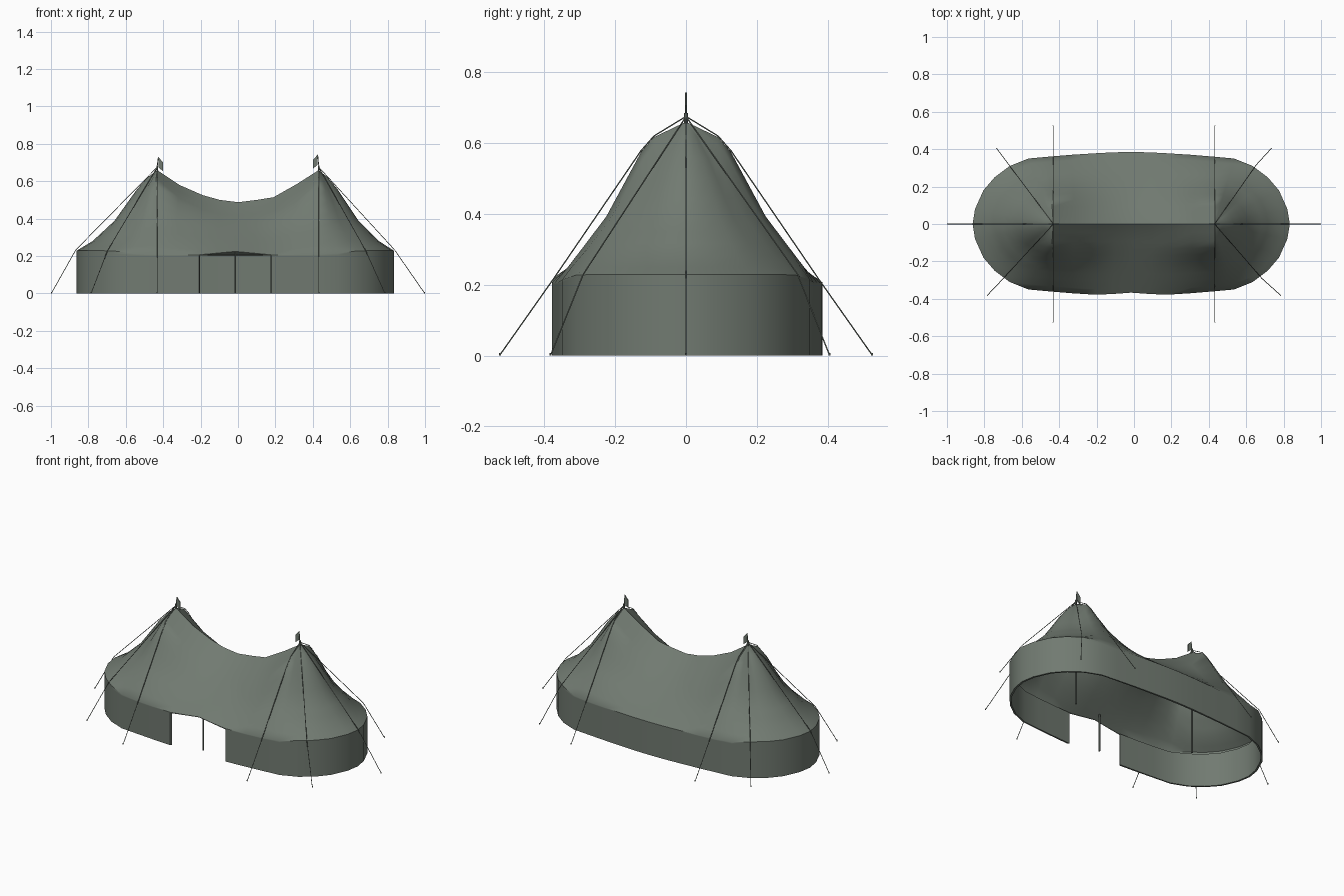
import bpy, bmesh
from mathutils import Vector

cube = bpy.data.objects.get("Cube")
if cube:
    bpy.data.objects.remove(cube)

# One weathered canvas colour covers the whole model
GREEN = (0.165, 0.195, 0.165, 1)
canvas = bpy.data.materials.new("canvas grey green")
canvas.use_nodes = True
canvas.diffuse_color = GREEN
bsdf = canvas.node_tree.nodes["Principled BSDF"]
bsdf.inputs["Base Color"].default_value = GREEN
bsdf.inputs["Roughness"].default_value = 0.9


def finish(bm, name, smooth=None):
    mesh = bpy.data.meshes.new(name)
    bm.to_mesh(mesh)
    bm.free()
    ob = bpy.data.objects.new(name, mesh)
    bpy.context.collection.objects.link(ob)
    mesh.materials.append(canvas)
    if smooth:
        bpy.ops.object.select_all(action='DESELECT')
        bpy.context.view_layer.objects.active = ob
        ob.select_set(True)
        bpy.ops.object.shade_smooth_by_angle(angle=smooth)


def rod(bm, a, b, r, sides=6):
    a, b = Vector(a), Vector(b)
    d = b - a
    mat = d.to_track_quat('Z', 'Y').to_matrix().to_4x4()
    mat.translation = (a + b) / 2
    bmesh.ops.create_cone(bm, cap_ends=True, segments=sides, radius1=r,
                          radius2=r, depth=d.length, matrix=mat)


def lerp_table(table, t):
    for (t0, f0), (t1, f1) in zip(table, table[1:]):
        if t <= t1:
            return f0 + (f1 - f0) * (t - t0) / (t1 - t0)
    return table[-1][1]


# Ground outline: one quarter, mirrored to a full loop
PEAK, DOOR, SHIFT = 0.432, 0.193, -0.015
quarter = [(0.848, 0), (0.835, 0.08), (0.79, 0.18), (0.73, 0.25), (0.65, 0.31),
           (0.55, 0.35), (0.44, 0.36), (0.32, 0.37), (DOOR, 0.378),
           (0.1, 0.383), (0, 0.385)]
half = quarter + [(-x, y) for x, y in quarter[-2::-1]]
outline = half + [(x, -y) for x, y in half[-2:0:-1]]
n = len(outline)


def in_door(p):
    return p[1] < 0 and abs(p[0]) < DOOR - 0.01


def end_weight(p):
    return min(1, max(0, (abs(p[0]) - 0.5) / 0.16))


def eave(p):
    x, y = p
    z = 0.207 + 0.022 * end_weight(p)
    if in_door(p):
        z = 0.225 - 0.018 * abs(x) / DOOR
        y += 0.018 * (1 - abs(x) / DOOR)
    return Vector((x + SHIFT, y, z))


def hem_edge(p):
    depth = 0.003 if in_door(p) else 0.005 + 0.012 * end_weight(p)
    return eave(p) - Vector((0, 0, depth))


# Roof: rings climb from the eave to a sagging ridge between two peaks
peak_profile = [(0, 0), (0.08, 0.1), (0.375, 0.41), (0.65, 0.815), (0.75, 0.905), (1, 1)]
middle_profile = [(0, 0), (0.47, 0.46), (0.88, 0.86), (1, 1)]
end_profile = [(0, 0), (0.2, 0.12), (0.47, 0.37), (0.82, 0.86), (1, 1)]
ridge_line = [(-1, 0.66), (-0.79, 0.593), (-0.47, 0.53), (-0.16, 0.492),
              (0, 0.488), (0.42, 0.51), (0.81, 0.605), (1, 0.66)]
steps = [0, 0.08, 0.2, 0.29, 0.375, 0.47, 0.56, 0.65, 0.75, 0.88, 1]


def roof_point(p, t):
    e = eave(p)
    u = max(-1, min(1, p[0] / 0.44))
    ridge = Vector((u * PEAK, 0, lerp_table(ridge_line, u)))
    w, m = end_weight(p), 1 - u * u
    f = m * lerp_table(middle_profile, t) + (1 - m) * lerp_table(peak_profile, t)
    f = (1 - w) * f + w * lerp_table(end_profile, t)
    q = e.lerp(ridge, t)
    q.z = e.z + (ridge.z - e.z) * f
    return q


bm = bmesh.new()
rings = [[bm.verts.new(hem_edge(p)) for p in outline]]
rings += [[bm.verts.new(roof_point(p, t)) for p in outline] for t in steps]
for lo, hi in zip(rings, rings[1:]):
    for i in range(n):
        j = (i + 1) % n
        bm.faces.new((lo[i], lo[j], hi[j], hi[i]))
bmesh.ops.remove_doubles(bm, verts=bm.verts[:], dist=0.0005)
bmesh.ops.recalc_face_normals(bm, faces=bm.faces[:])
finish(bm, "canvas_roof", 0.75)

# Side wall: thin closed sheet, open at the front doorway
bm = bmesh.new()
door_at = next(i for i, p in enumerate(outline) if in_door(p))
run = [p for p in outline[door_at:] + outline[:door_at] if not in_door(p)]
sections = []
for p in run:
    top = hem_edge(p)
    inner = Vector((p[0], p[1], 0)).normalized() * 0.012
    low = Vector((top.x, top.y, 0))
    sections.append([bm.verts.new(v) for v in (low, top, top - inner, low - inner)])
for a, b in zip(sections, sections[1:]):
    for k in range(4):
        bm.faces.new((a[k - 1], b[k - 1], b[k], a[k]))
bm.faces.new(sections[0])
bm.faces.new(sections[-1][::-1])
bmesh.ops.recalc_face_normals(bm, faces=bm.faces[:])
finish(bm, "side_wall", 0.7)

# Main poles topped by small pennants, and the doorway pole
for side, sx, top in (("right", -1, 0.73), ("left", 1, 0.743)):
    bm = bmesh.new()
    rod(bm, (sx * PEAK, 0, 0), (sx * PEAK, 0, 0.685), 0.005, 8)
    finish(bm, side + "_main_pole", 0.7)
    bm = bmesh.new()
    x0, x1 = sx * (PEAK - 0.006), sx * (PEAK - 0.03)
    corners = [(x0, top), (x1, top - 0.028), (x1, top - 0.075), (x0, top - 0.055)]
    front, back = [[bm.verts.new((x, y, z)) for x, z in corners] for y in (-0.003, 0.003)]
    bm.faces.new(front)
    bm.faces.new(back[::-1])
    for i in range(4):
        bm.faces.new((front[i - 1], front[i], back[i], back[i - 1]))
    rod(bm, (sx * PEAK, 0, 0.68), (x0, 0, top), 0.002)
    bmesh.ops.recalc_face_normals(bm, faces=bm.faces[:])
    finish(bm, side + "_flag")

bm = bmesh.new()
rod(bm, (SHIFT, -0.325, 0), (SHIFT, -0.325, 0.24), 0.005, 8)
finish(bm, "doorway_pole", 0.7)


# Guy ropes: over the roof, past the eave, down to stakes
def guy_rope(name, path):
    bm = bmesh.new()
    for a, b in zip(path, path[1:]):
        rod(bm, a, b, 0.002, 5)
    x, y, _ = path[-1]
    rod(bm, (x, y, 0), (x, y, 0.008), 0.003, 5)
    finish(bm, name)


for side, sx in (("right", -1), ("left", 1)):
    px = sx * PEAK
    top = (px, 0, 0.675)
    guy_rope(side + "_end_rope", [top, (sx * 0.852 + SHIFT, 0, 0.233), (sx * 0.997, 0, 0.002)])
    for end, sy, stake, rim in (("front", -1, (0.785, 0.382), (0.69, 0.29)),
                                ("back", 1, (0.735, 0.405), (0.66, 0.315))):
        guy_rope(f"{side}_{end}_side_rope",
                 [top, (px, sy * 0.09, 0.62), (px, sy * 0.127, 0.578),
                  (px, sy * 0.375, 0.215), (px, sy * 0.525, 0.002)])
        guy_rope(f"{side}_{end}_corner_rope",
                 [top, (sx * rim[0] + SHIFT * 0.5, sy * rim[1], 0.23),
                  (sx * stake[0], sy * stake[1], 0.002)])
